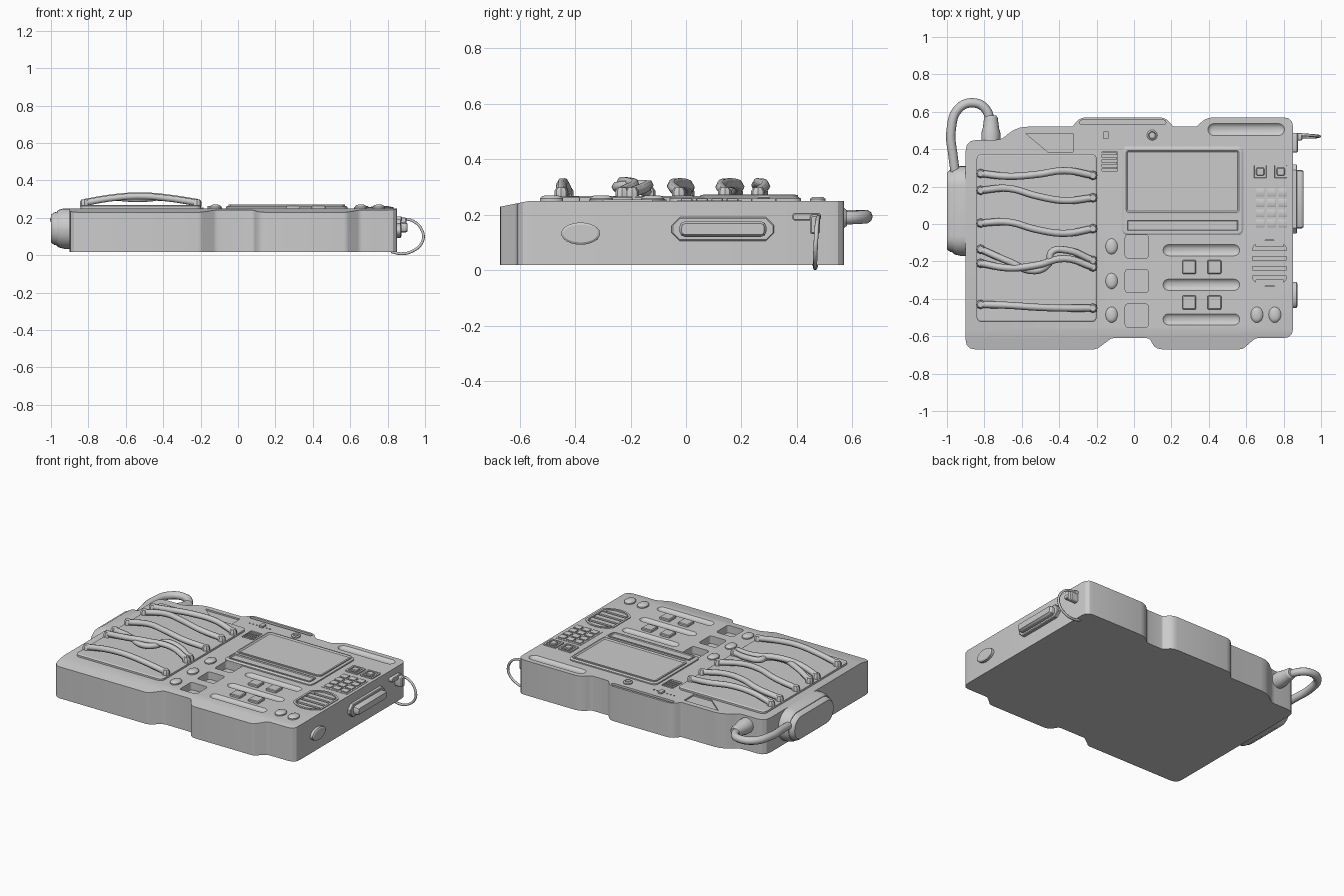
import bpy, bmesh, math
from mathutils import Vector

if "Cube" in bpy.data.objects:
    bpy.data.objects.remove(bpy.data.objects["Cube"])


def finish(name, bm, smooth=True):
    bmesh.ops.recalc_face_normals(bm, faces=bm.faces)
    me = bpy.data.meshes.new(name)
    bm.to_mesh(me)
    bm.free()
    ob = bpy.data.objects.new(name, me)
    bpy.context.collection.objects.link(ob)
    if smooth:
        me.shade_smooth()
        me.set_sharp_from_angle(angle=math.radians(30))
    return ob


def rrect(cx, cy, hx, hy, r, n=4):
    """Rounded rectangle outline as a function of inset."""
    def f(i):
        rr, ax, ay = max(r - i, 0.002), hx - i, hy - i
        pts = []
        for k, (sx, sy) in enumerate([(1, 1), (-1, 1), (-1, -1), (1, -1)]):
            for j in range(n + 1):
                a = math.pi / 2 * (k + j / n)
                pts.append((cx + sx * (ax - rr) + rr * math.cos(a),
                            cy + sy * (ay - rr) + rr * math.sin(a)))
        return pts
    return f


def oval(cx, cy, hx, hy, n=24):
    return lambda i: [(cx + (hx - i) * math.cos(k * math.tau / n),
                       cy + (hy - i) * math.sin(k * math.tau / n)) for k in range(n)]


def cut_circle(cx, cy, hx, r, n=32):
    """Circle with its left and right sides cut flat."""
    return lambda i: [(cx + max(-hx + i, min(hx - i, (r - i) * math.cos((k + .5) * math.tau / n))),
                       cy + (r - i) * math.sin((k + .5) * math.tau / n)) for k in range(n)]


def add_stack(bm, shape, levels, axis='z'):
    """Loft the outline through (inset, height) levels and cap both ends."""
    def put(p, h):
        return {'z': (p[0], p[1], h), 'x': (h, p[0], p[1]), 'y': (p[0], h, p[1])}[axis]
    loops = [[bm.verts.new(put(p, h)) for p in shape(i)] for i, h in levels]
    n = len(loops[0])
    for a, b in zip(loops, loops[1:]):
        for k in range(n):
            bm.faces.new((a[k], a[(k + 1) % n], b[(k + 1) % n], b[k]))
    bm.faces.new(loops[0][::-1])
    bm.faces.new(loops[-1])


def stack(name, shape, levels, axis='z'):
    bm = bmesh.new()
    add_stack(bm, shape, levels, axis)
    return finish(name, bm)


def stacks(name, shapes, levels, axis='z'):
    bm = bmesh.new()
    for s in shapes:
        add_stack(bm, s, levels, axis)
    return finish(name, bm)


def tube(name, pts, r, res=2, seg=6):
    cu = bpy.data.curves.new(name, 'CURVE')
    cu.dimensions = '3D'
    cu.bevel_depth, cu.bevel_resolution, cu.resolution_u = r, res, seg
    cu.use_fill_caps = True
    sp = cu.splines.new('BEZIER')
    sp.bezier_points.add(len(pts) - 1)
    for b, p in zip(sp.bezier_points, pts):
        b.co = p
        b.handle_left_type = b.handle_right_type = 'AUTO'
    ob = bpy.data.objects.new(name, cu)
    bpy.context.collection.objects.link(ob)
    return ob


def rounded(corners, n=3):
    """Outline with each (x, y, radius) corner rounded."""
    out = []
    for k, (x, y, r) in enumerate(corners):
        p = Vector((x, y))
        a = p + (Vector(corners[k - 1][:2]) - p).normalized() * r
        b = p + (Vector(corners[(k + 1) % len(corners)][:2]) - p).normalized() * r
        for j in range(n + 1):
            t = j / n
            q = a * (1 - t) ** 2 + p * 2 * t * (1 - t) + b * t * t
            out.append((q.x, q.y))
    return out


TOP = 0.25

# Main case with stepped outline and sloping front lip
corners = [(-.90, -.67, .05), (-.20, -.67, .015), (-.12, -.61, .015), (.085, -.61, .02),
           (.11, -.67, .04), (.58, -.67, .015), (.65, -.61, .015), (.85, -.61, .05),
           (.85, .57, .05), (.385, .57, .04), (.335, .52, .015), (.21, .52, .01),
           (.17, .57, .035), (-.29, .57, .035), (-.33, .52, .01), (-.63, .52, .06),
           (-.71, .45, .03), (-.90, .45, .06)]
bm = bmesh.new()
add_stack(bm, lambda i: rounded(corners), [(0, .018), (0, TOP)])
bmesh.ops.bisect_plane(bm, geom=bm.verts[:] + bm.edges[:] + bm.faces[:],
                       plane_co=(0, -.565, 0), plane_no=(0, 1, 0))
for v in bm.verts:
    if v.co.z > .2 and v.co.y < -.565:
        v.co.z += (v.co.y + .565) * .2
case = finish("main_case", bm, False)

# Recesses: sockets, pill grooves, speaker, louvre, rear slot, corner notch
PILLS = [rrect(.36, y, .205, .03, .03) for y in (-.14, -.325, -.51)] + [rrect(.60, .505, .205, .032, .032)]
SPEAKER = cut_circle(.725, -.21, .105, .14)
cut = bmesh.new()
for y in (-.12, -.305, -.49):
    add_stack(cut, rrect(.015, y, .062, .062, .015), [(0, .3), (0, .20)])
for s in PILLS:
    add_stack(cut, s, [(0, .3), (0, TOP), (.008, .242), (.02, .237)])
add_stack(cut, SPEAKER, [(0, .3), (0, .22)])
add_stack(cut, rrect(-.13, .335, .042, .052, .003, 1), [(0, .3), (0, .21)])
add_stack(cut, rrect(-.06, .543, .23, .012, .01), [(0, .3), (0, .225)])
add_stack(cut, lambda i: [(-.58, .485), (-.46, .385), (-.325, .385), (-.325, .485)], [(0, .3), (0, .24)])
cutter = finish("recess_cutter", cut, False)
cutter.hide_render = True
mod = case.modifiers.new("recesses", 'BOOLEAN')
mod.operation, mod.solver, mod.object = 'DIFFERENCE', 'EXACT', cutter
dg = bpy.context.evaluated_depsgraph_get()
me = bpy.data.meshes.new_from_object(case.evaluated_get(dg))
case.modifiers.clear()
case.data = me
me.shade_smooth()
me.set_sharp_from_angle(angle=math.radians(30))
bpy.data.objects.remove(cutter)

# Speaker rim and slats, louvre slats
stack("speaker_rim", SPEAKER, [(0, .22), (0, .255), (.014, .255), (.014, .225)])
stacks("speaker_slats", [rrect(.725, -.21 + k * .052, .092 if abs(k) < 2 else .075, .017, .003, 1)
                         for k in range(-2, 3)], [(0, .222), (0, .248)])
stacks("louvre_slats", [rrect(-.13, .30 + k * .025, .04, .006, .002, 1) for k in range(4)],
       [(0, .21), (0, .245)])

# Raised wiring panel
stack("wiring_panel", rrect(-.52, -.075, .322, .45, .03), [(0, .24), (0, .262), (.008, .267)])

# Arched jumper wires with plug pins: offsets along y
X0, X1 = -.82, -.22
wires = [[.27, .255, .265, .285, .26], [.18, .19, .15, .125, .14], [.005, .01, -.03, -.05, -.025],
         [-.135, -.20, -.245, -.14, -.195], [-.21, -.235, -.22, -.185, -.23],
         [-.43, -.435, -.445, -.45, -.45]]
heights = [.28, .305, .315, .303, .28]
for k, ys in enumerate(wires):
    pts = [(X0 + (X1 - X0) * j / 4, y, h + (.004 if k == 4 else 0)) for j, (y, h) in enumerate(zip(ys, heights))]
    if k == 3:
        pts[2:4] = [(-.53, -.25, .30), (-.455, -.21, .305), (-.44, -.15, .308), (-.36, -.14, .303)]
    tube("jumper_wire_%d" % (k + 1), pts, .019, 1)
stacks("wire_pins", [oval(x, ys[e], .025, .025, 8) for ys in wires for x, e in ((X0, 0), (X1, 4))],
       [(0, .26), (0, .285), (.008, .298)])

# Display: frame, recessed glass, lower strip
stack("screen_frame", rrect(.26, .1775, .325, .2375, .03), [(0, .24), (0, .258), (.01, .264)])
stack("screen", rrect(.26, .228, .312, .176, .025),
      [(0, .25), (0, .271), (.010, .272), (.018, .265)])
stack("screen_strip", rrect(.26, -.008, .303, .036, .012),
      [(0, .25), (0, .27), (.008, .27), (.012, .265)])

# Buttons
stacks("round_buttons", [oval(-.12, y, .032, .042) for y in (-.12, -.305, -.485)]
       + [oval(x, -.485, .033, .042) for x in (.657, .753)],
       [(0, .24), (0, .258), (.006, .265), (.018, .27)])
stacks("square_buttons", [rrect(x, y, .037, .037, .006, 2) for x in (.295, .43) for y in (-.23, -.42)],
       [(0, .24), (0, .262), (.005, .266)])

# Keypad plate with keys and the two toggles behind it
stack("keypad_plate", rrect(.735, .085, .095, .117, .004, 1), [(0, .24), (0, .252)])
stacks("keypad_keys", [rrect(.735 + i * .06, .085 + (j - 1.5) * .055, .024, .021, .003, 1)
                       for i in (-1, 0, 1) for j in range(4)], [(0, .25), (0, .258), (.003, .26)])
stacks("toggle_bezels", [rrect(x, .28, .046, .046, .004, 1) for x in (.675, .785)],
       [(0, .24), (0, .258), (.012, .258), (.014, .251)])
stacks("toggle_caps", [rrect(x, .28, .022, .022, .01, 3) for x in (.675, .785)],
       [(0, .245), (0, .26), (.004, .264)])

# Small controls along the rear edge
stack("rear_knob", oval(.097, .475, .028, .028, 16), [(0, .24), (0, .257), (.008, .263), (.012, .256)])
stack("rear_switch", rrect(-.15, .475, .014, .02, .003, 1), [(0, .24), (0, .262)])
stacks("rear_dots", [oval(-.24 + k * .025, .468, .005, .005, 8) for k in (0, 1, 2, 5, 6)], [(0, .24), (0, .254)])

# Right side: port cover, oval cap, strap anchor and loop
stack("port_plate", rrect(.133, .148, .185, .043, .03, 1), [(0, .84), (0, .868), (.005, .872)], 'x')
stack("port_cover", rrect(.133, .148, .157, .028, .02, 2), [(0, .86), (0, .895), (.008, .907)], 'x')
stack("oval_cap", oval(-.38, .132, .07, .04), [(0, .84), (0, .868), (.008, .873)], 'x')
stack("strap_anchor", rrect(.435, .193, .052, .014, .012), [(0, .84), (0, .872), (.004, .876)], 'x')
stack("strap_ring", rrect(.465, .165, .018, .035, .01), [(0, .84), (0, .895), (.006, .902)], 'x')
tube("strap_loop", [(.86, .48, .19), (.93, .475, .185), (.985, .47, .13), (.985, .467, .07),
                    (.93, .465, .02), (.87, .466, .008), (.82, .468, .018)], .008, 1)

# Left side: layered oval drum
stack("side_drum", rrect(.07, .142, .24, .108, .105, 6),
      [(0, -.88), (0, -.93), (.006, -.955), (.014, -.968), (.018, -.968), (.022, -.985), (.034, -.999)], 'x')

# Rear plug and cable looping from the drum
tube("side_cable", [(-.955, .27, .17), (-.967, .36, .18), (-.978, .50, .19), (-.935, .62, .193),
                    (-.85, .647, .193), (-.79, .61, .19), (-.768, .54, .188)], .025, 3)
stack("cable_plug", oval(-.765, .188, .05, .05, 16),
      [(0, .43), (0, .49), (.006, .51), (.014, .57), (.022, .58)], 'y')
